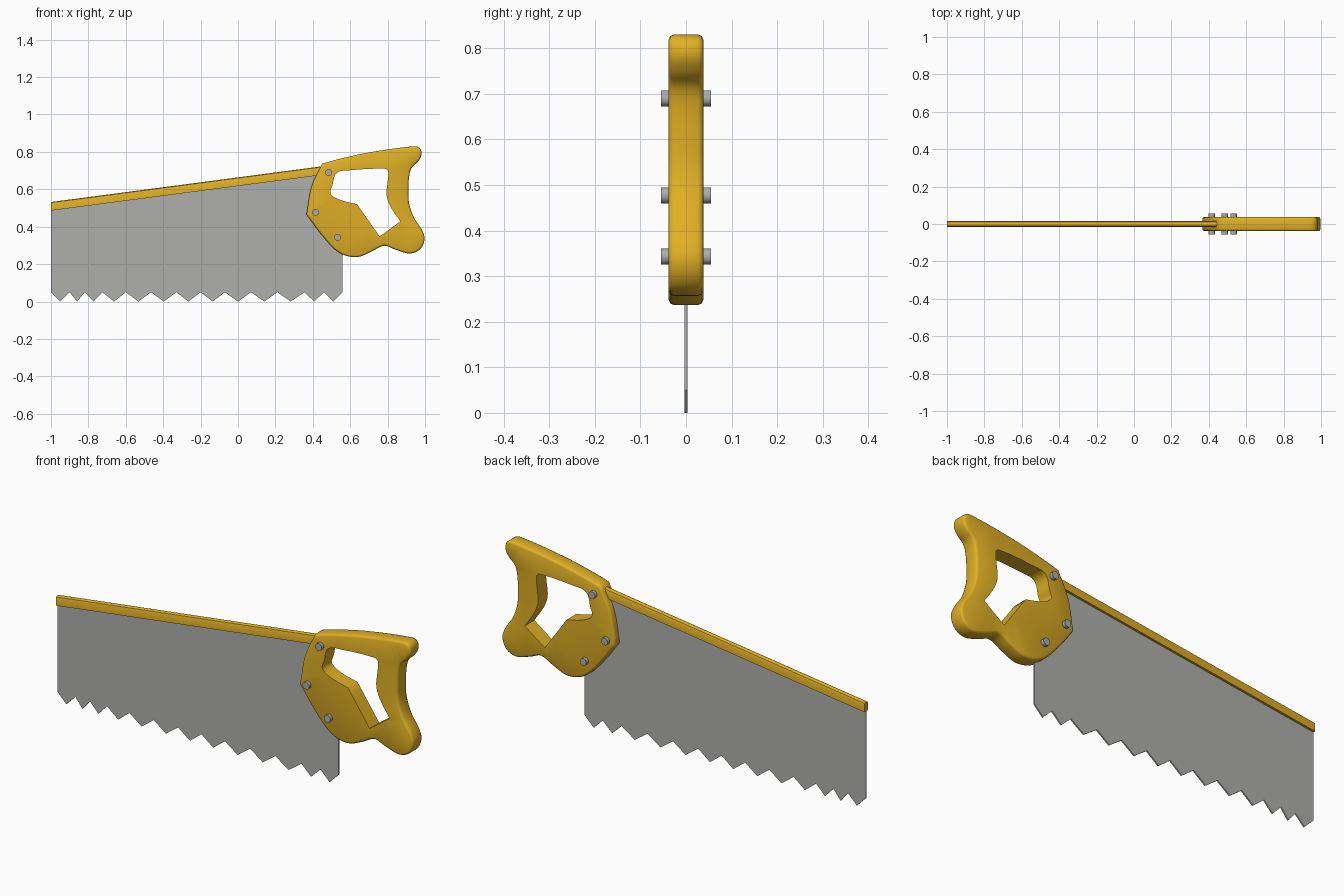
import bpy, bmesh, math
from mathutils import Vector

if "Cube" in bpy.data.objects:
    bpy.data.objects.remove(bpy.data.objects["Cube"])


def material(name, rgb):
    m = bpy.data.materials.new(name)
    m.diffuse_color = (*rgb, 1)
    m.use_nodes = True
    m.node_tree.nodes["Principled BSDF"].inputs["Base Color"].default_value = m.diffuse_color
    return m


YELLOW = material("yellow_wood", (0.74, 0.43, 0.018))
STEEL = material("blade_steel", (0.43, 0.43, 0.42))
BOLT = material("bolt_steel", (0.40, 0.42, 0.44))


def finish(bm, name, mat, angle=None):
    bmesh.ops.recalc_face_normals(bm, faces=bm.faces)
    me = bpy.data.meshes.new(name)
    bm.to_mesh(me)
    bm.free()
    ob = bpy.data.objects.new(name, me)
    bpy.context.collection.objects.link(ob)
    me.materials.append(mat)
    if angle:
        bpy.ops.object.select_all(action='DESELECT')
        ob.select_set(True)
        bpy.context.view_layer.objects.active = ob
        bpy.ops.object.shade_smooth_by_angle(angle=math.radians(angle))
    return ob


def smooth_loop(pts, sharp, steps=5):
    """Closed Catmull-Rom loop that keeps corners at the sharp indices."""
    n, out = len(pts), []
    p = [Vector(q) for q in pts]
    for i in range(n):
        j = (i + 1) % n
        b, c = p[i], p[j]
        a = b if i in sharp else p[i - 1]
        d = c if j in sharp else p[(j + 1) % n]
        # tangents limited by segment length to avoid overshoot
        t1, t2 = (c - a), (d - b)
        ln = (c - b).length
        t1, t2 = t1.normalized() * ln, t2.normalized() * ln
        for k in range(steps):
            t = k / steps
            out.append(b * (2*t**3 - 3*t*t + 1) + t1 * (t**3 - 2*t*t + t)
                       + c * (3*t*t - 2*t**3) + t2 * (t**3 - t*t))
    return out


def offset(loop, d):
    """Move a clockwise loop inward by d."""
    res = []
    for i, v in enumerate(loop):
        t = (loop[(i + 1) % len(loop)] - loop[i - 1]).normalized()
        res.append(v + Vector((t.y, -t.x)) * d)
    return res


def add_ring(bm, loop, y):
    return [bm.verts.new((v.x, y, v.y)) for v in loop]


def bridge(bm, a, b):
    n = len(a)
    for i in range(n):
        bm.faces.new((a[i], a[(i + 1) % n], b[(i + 1) % n], b[i]))


# Blade: flat plate with a toothed lower edge
valleys = [-1, -.90, -.82, -.725, -.60, -.465, -.33, -.20, -.07, .07, .21, .355, .46, .56]
outline = []
for a, b in zip(valleys, valleys[1:]):
    outline += [(a, .05), ((a + b) / 2, 0)]
outline += [(.56, .05), (.56, .38), (.44, .50), (.44, .69), (-1, .50)]
bm = bmesh.new()
loop = [Vector(q) for q in outline]
front, back = add_ring(bm, loop, -.0035), add_ring(bm, loop, .0035)
bm.faces.new(front)
bm.faces.new(back)
bridge(bm, front, back)
finish(bm, "blade", STEEL)

# Spine: rounded bar along the sloping top of the blade
section = [(-.015, 0), (-.015, .034), (-.012, .042), (-.005, .046),
           (.005, .046), (.012, .042), (.015, .034), (.015, 0)]
bm = bmesh.new()
ends = [[bm.verts.new((x, y, z0 + h)) for y, h in section]
        for x, z0 in ((-1, .486), (.45, .677))]
bridge(bm, *ends)
for e in ends:
    bm.faces.new(e)
finish(bm, "spine", YELLOW, 35)

# Handle: closed grip with rounded outer rim and a finger hole
outer = smooth_loop([
    (.45, .737), (.54, .762), (.70, .797), (.94, .830), (.972, .820), (.981, .785),
    (.962, .748), (.93, .717), (.916, .675), (.911, .60), (.914, .53), (.94, .45),
    (.985, .38), (.997, .33), (.972, .278), (.917, .257), (.84, .278), (.78, .298),
    (.71, .265), (.63, .237), (.54, .262), (.45, .353), (.366, .465), (.393, .615)], {0, 22})
hole = smooth_loop([
    (.527, .687), (.60, .702), (.785, .710), (.803, .695), (.800, .64), (.794, .57),
    (.815, .508), (.868, .428), (.757, .348), (.637, .52), (.543, .545), (.495, .578),
    (.505, .62)], {7, 8, 9})
bm = bmesh.new()
layers = [(.011, -.038), (.0033, -.0347), (0, -.027), (0, .027), (.0033, .0347), (.011, .038)]
rings = [add_ring(bm, offset(outer, d), y) for d, y in layers]
for a, b in zip(rings, rings[1:]):
    bridge(bm, a, b)
holes = [add_ring(bm, hole, y) for y in (-.038, .038)]
bridge(bm, *holes)
for rim, inner in ((rings[0], holes[0]), (rings[-1], holes[1])):
    edges = [bm.edges.get((r[i - 1], r[i])) for r in (rim, inner) for i in range(len(r))]
    bmesh.ops.triangle_fill(bm, use_beauty=True, edges=edges)
finish(bm, "handle", YELLOW, 50)

# Bolts: through the handle, standing proud on both sides
for i, (x, z) in enumerate([(.485, .69), (.415, .477), (.533, .343)]):
    bm = bmesh.new()
    circle = [Vector((x + .019 * math.cos(k * math.pi / 4 + .39),
                      z + .019 * math.sin(k * math.pi / 4 + .39))) for k in range(8)]
    a, b = add_ring(bm, circle, -.055), add_ring(bm, circle, .055)
    bridge(bm, a, b)
    bm.faces.new(a)
    bm.faces.new(b)
    finish(bm, f"bolt_{i + 1}", BOLT, 50)
